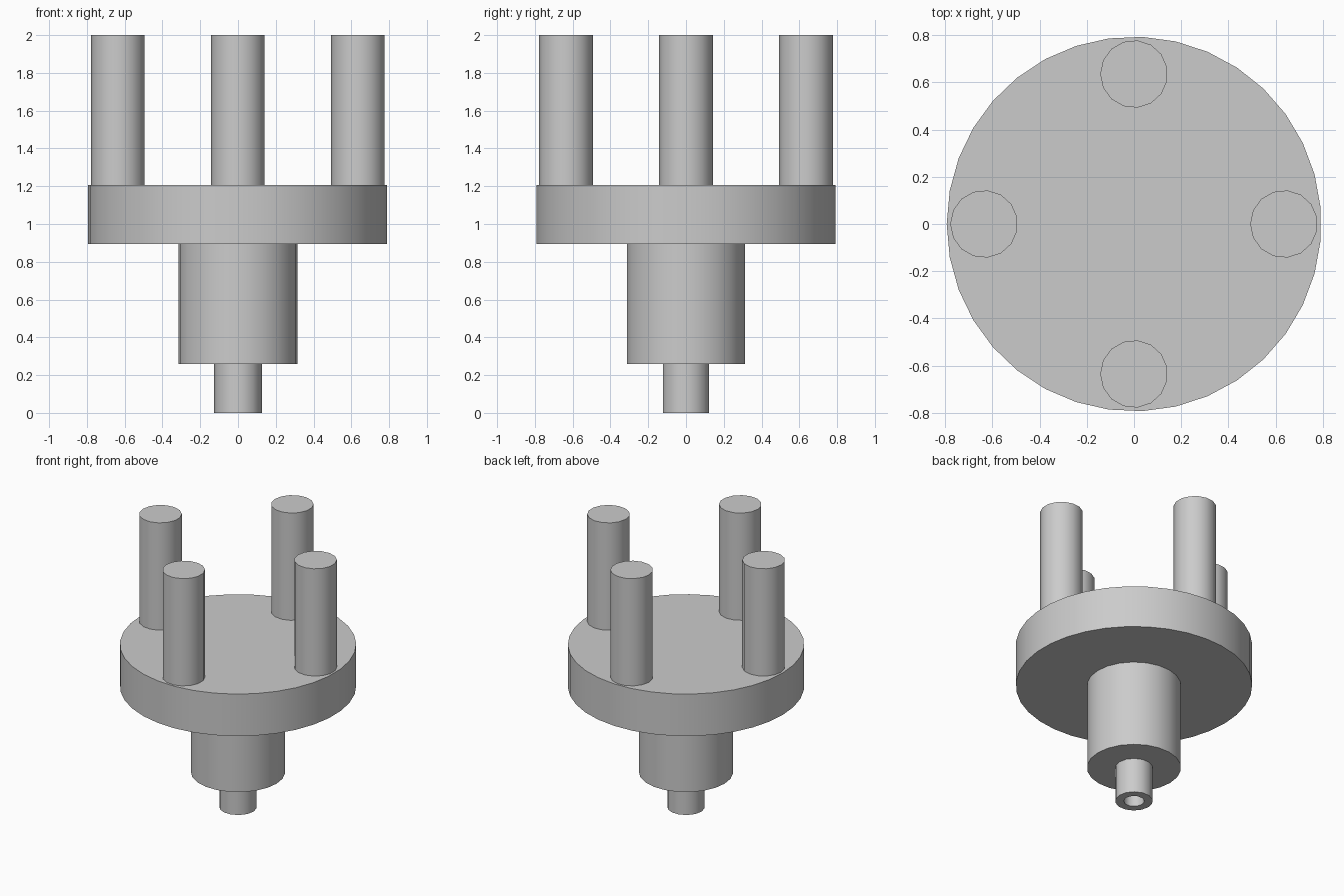
import bpy
import math

cube = bpy.data.objects.get("Cube")
if cube:
    bpy.data.objects.remove(cube, do_unlink=True)

# Single grey material
grey = bpy.data.materials.new("plain_grey")
grey.use_nodes = True
colour = (0.6, 0.6, 0.6, 1)
grey.diffuse_color = colour
grey.node_tree.nodes["Principled BSDF"].inputs["Base Color"].default_value = colour


def cylinder(name, radius, z0, z1, sides, x=0, y=0):
    """Upright cylinder with one corner pointing to -x."""
    bpy.ops.mesh.primitive_cylinder_add(
        vertices=sides, radius=radius, depth=z1 - z0, location=(x, y, (z0 + z1) / 2))
    obj = bpy.context.object
    obj.name = name
    # the primitive starts with a corner at +y
    obj.rotation_euler.z = math.pi / 2
    bpy.ops.object.transform_apply(location=False, rotation=True, scale=False)
    obj.data.materials.append(grey)
    return obj


def smooth(obj):
    bpy.ops.object.select_all(action='DESELECT')
    obj.select_set(True)
    bpy.context.view_layer.objects.active = obj
    bpy.ops.object.shade_smooth_by_angle(angle=math.radians(40))


# Disc and hub
smooth(cylinder("disc", 0.793, 0.895, 1.206, 35))
smooth(cylinder("hub", 0.316, 0.258, 0.895, 22))

# Bottom spigot with a bore
spigot = cylinder("spigot", 0.126, 0, 0.258, 14)
bore = cylinder("bore_cutter", 0.07, -0.1, 0.35, 10)
bore.hide_render = True
cut = spigot.modifiers.new("bore", 'BOOLEAN')
cut.operation = 'DIFFERENCE'
cut.solver = 'EXACT'
cut.object = bore
bpy.context.view_layer.objects.active = spigot
bpy.ops.object.modifier_apply(modifier=cut.name)
bpy.data.objects.remove(bore, do_unlink=True)
smooth(spigot)

# Four pins standing on the disc
for side, dx, dy in (("left", 1, 0), ("right", -1, 0), ("front", 0, -1), ("back", 0, 1)):
    smooth(cylinder(side + "_pin", 0.143, 1.206, 2, 15, dx * 0.635, dy * 0.635))
